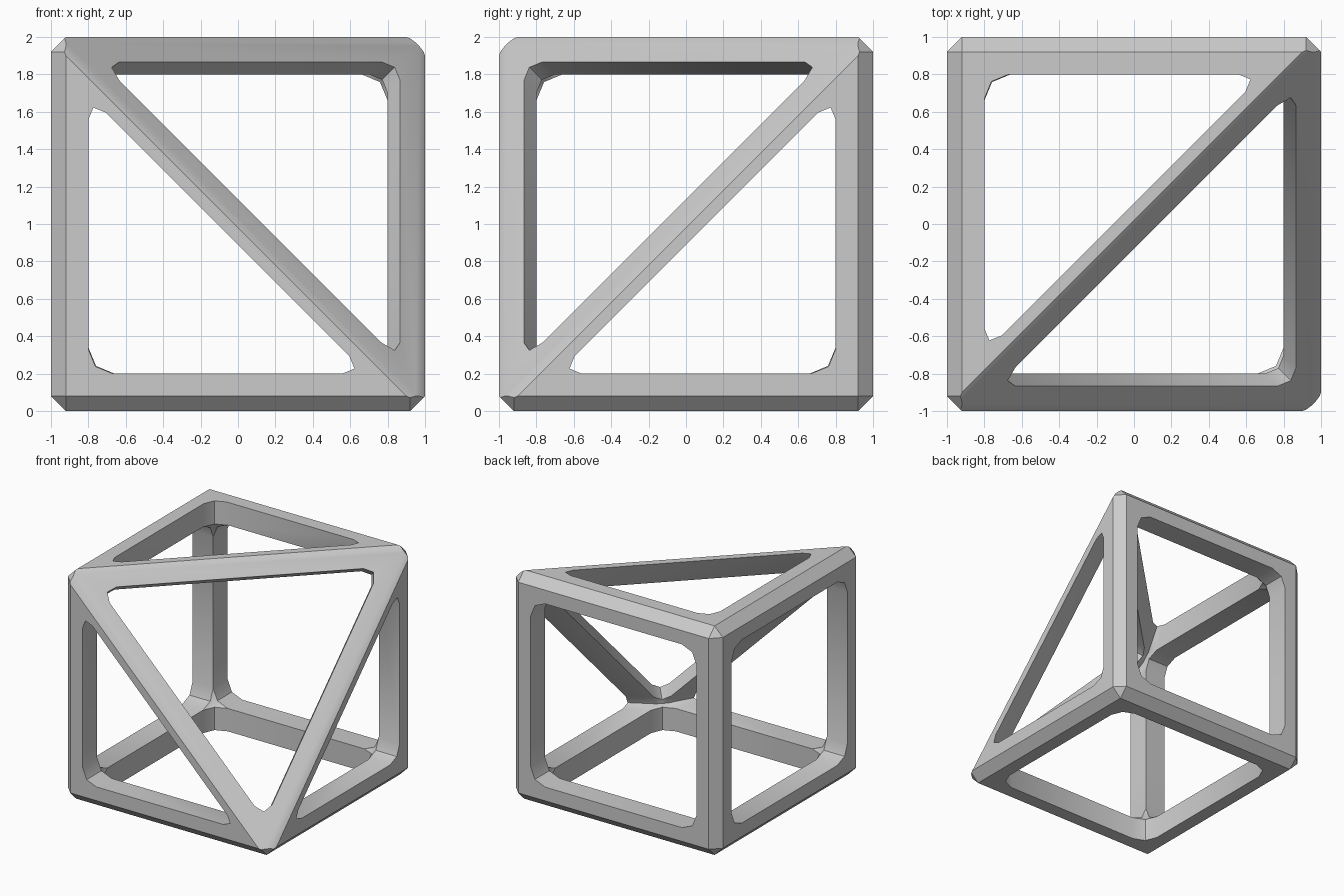
import bpy, bmesh
from itertools import product
from mathutils import Vector

if "Cube" in bpy.data.objects:
    bpy.data.objects.remove(bpy.data.objects["Cube"])

DIAG = Vector((1, -1, 1))          # direction of the cut-off cube corner


def hull(half, name_planes=()):
    """Cube with the corner in direction DIAG sliced off."""
    bm = bmesh.new()
    for c in product((-1, 1), repeat=3):
        if Vector(c) != DIAG:
            bm.verts.new(Vector(c) * half)
    bmesh.ops.convex_hull(bm, input=bm.verts[:])
    bmesh.ops.dissolve_limit(bm, angle_limit=0.02, verts=bm.verts[:], edges=bm.edges[:])
    bmesh.ops.recalc_face_normals(bm, faces=bm.faces[:])
    return bm


def slice_off(bm, normal, dist):
    """Remove everything beyond the plane normal.p = dist and cap the cut."""
    n = Vector(normal)
    r = bmesh.ops.bisect_plane(bm, geom=bm.verts[:] + bm.edges[:] + bm.faces[:],
                               plane_co=n * dist / n.length_squared, plane_no=n,
                               clear_outer=True, dist=1e-5)
    edges = [e for e in r["geom_cut"] if isinstance(e, bmesh.types.BMEdge) and e.is_boundary]
    if edges:
        bmesh.ops.contextual_create(bm, geom=edges)


def make_object(bm, name):
    bmesh.ops.recalc_face_normals(bm, faces=bm.faces[:])
    me = bpy.data.meshes.new(name)
    bm.to_mesh(me)
    bm.free()
    ob = bpy.data.objects.new(name, me)
    bpy.context.collection.objects.link(ob)
    ob.location.z = 1
    return ob


# Outer body: chamfer cube edges, corners and the three diagonal edges
body = hull(1.0)
for c in product((-1, 0, 1), repeat=3):
    if sum(map(abs, c)) == 2:
        slice_off(body, c, 1.92)
for c in product((-1, 1), repeat=3):
    if Vector(c) != DIAG:
        slice_off(body, c, 2.84)
for i in range(3):
    n = DIAG * 0.6
    n[i] = DIAG[i]
    slice_off(body, n, 0.988)
frame = make_object(body, "cube_frame")

# Hollow: rounded-corner inner solid whose seven sides push out as windows
hollow = hull(0.8)
bmesh.ops.bevel(hollow, geom=hollow.verts[:], offset=0.14, segments=2,
                profile=0.5, affect='VERTICES')
bmesh.ops.recalc_face_normals(hollow, faces=hollow.faces[:])
hollow.normal_update()
sides = [f for f in hollow.faces if f.calc_area() > 0.5]
normals = [f.normal.copy() for f in sides]
for side, n in zip(sides, normals):
    new = bmesh.ops.extrude_discrete_faces(hollow, faces=[side])["faces"][0]
    slanted = max(map(abs, n)) < 0.9
    half_side = not slanted and n.dot(DIAG) > 0
    pivot = -DIAG * 0.8
    for v in new.verts:
        if half_side:                # triangle windows taper toward the square corner
            flat = v.co - pivot
            along = n * flat.dot(n)
            v.co = pivot + along + (flat - along) * 0.895
        v.co += n * (0.2 if slanted else 0.3)
cutter = make_object(hollow, "hollow_cutter")
cutter.hide_render = True

# Cut the hollow out and bake the result
mod = frame.modifiers.new("hollow", 'BOOLEAN')
mod.object = cutter
mod.operation = 'DIFFERENCE'
mod.solver = 'EXACT'
bpy.context.view_layer.objects.active = frame
frame.select_set(True)
bpy.ops.object.modifier_apply(modifier=mod.name)
bpy.data.objects.remove(cutter)
bpy.ops.object.shade_smooth_by_angle(angle=0.6)
